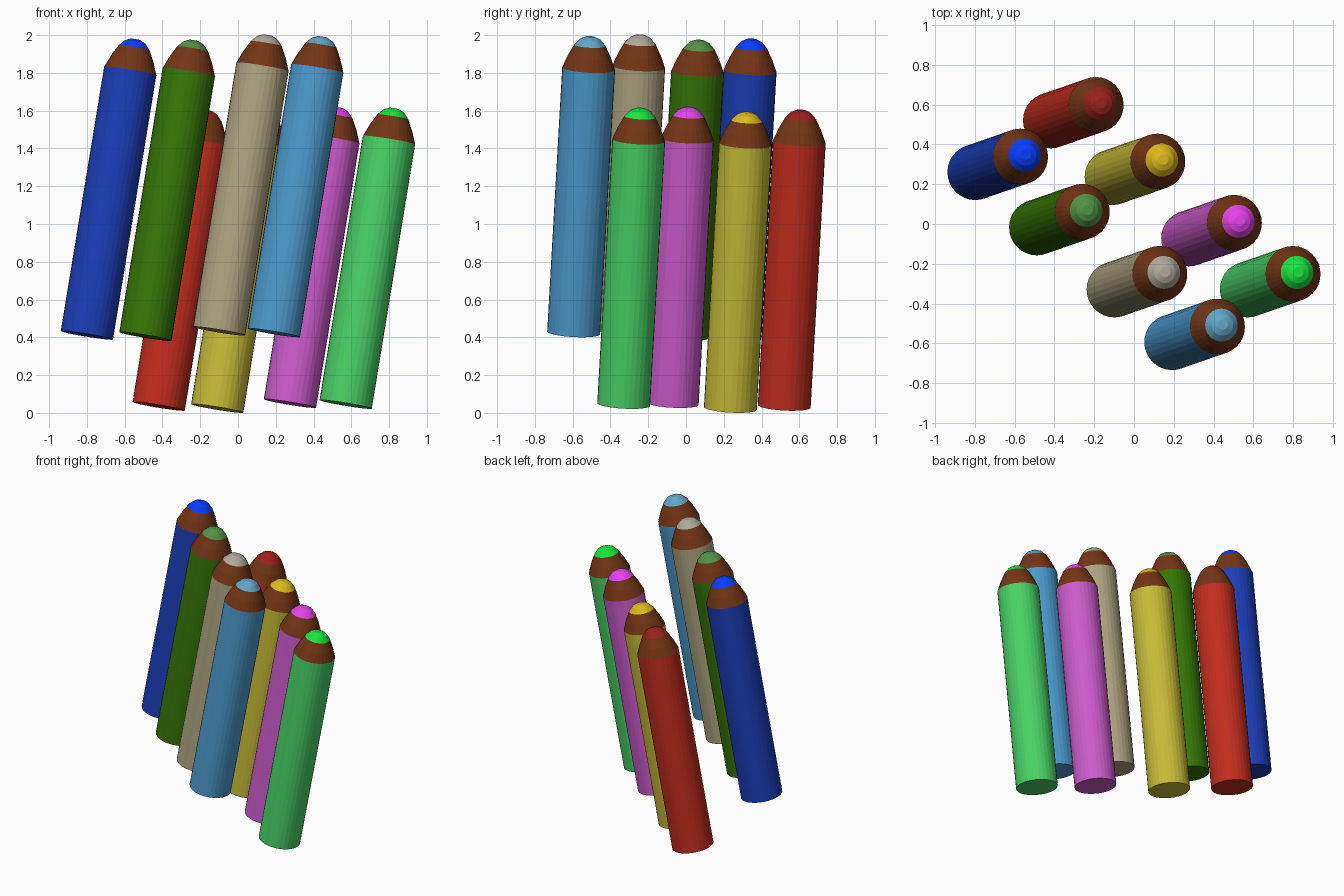
import bpy, bmesh
from mathutils import Vector

if "Cube" in bpy.data.objects:
    bpy.data.objects.remove(bpy.data.objects["Cube"])

SIDES = 32
LEAN = Vector((0.257, 0.089, 1.566))   # bottom centre to tip
BODY = [(0.14, 0.0), (0.14, 1.42)]     # (radius, distance along axis)
WOOD = [(0.14, 1.42), (0.114, 1.485), (0.083, 1.545)]
LEAD = [(0.083, 1.545), (0.055, 1.576), (0.026, 1.59)]
BROWN = (0.45, 0.22, 0.11)


def material(name, rgb):
    m = bpy.data.materials.new(name)
    m.diffuse_color = (*[c ** 2.2 for c in rgb], 1)
    m.use_nodes = True
    m.node_tree.nodes["Principled BSDF"].inputs["Base Color"].default_value = m.diffuse_color
    return m


def pencil(name, base, body_rgb, lead_rgb):
    me = bpy.data.meshes.new(name)
    for m in (material(name + "_paint", body_rgb), wood, material(name + "_lead", lead_rgb)):
        me.materials.append(m)
    bm = bmesh.new()
    # stack rings along the axis: painted shaft, bare wood, coloured lead
    profile = BODY + WOOD[1:] + LEAD[1:]
    slots = [0, 1, 1, 2, 2]
    rings = []
    for r, h in profile:
        ring = bmesh.ops.create_circle(bm, segments=SIDES, radius=r)["verts"]
        bmesh.ops.translate(bm, verts=ring, vec=(0, 0, h))
        rings.append(ring)
    for a, b, slot in zip(rings, rings[1:], slots):
        for i in range(SIDES):
            j = (i + 1) % SIDES
            bm.faces.new((a[i], a[j], b[j], b[i])).material_index = slot
    bm.faces.new(rings[0]).material_index = 0
    bm.faces.new(rings[-1]).material_index = 2
    bmesh.ops.recalc_face_normals(bm, faces=bm.faces)
    bm.to_mesh(me)
    bm.free()
    ob = bpy.data.objects.new(name, me)
    ob.location = base
    ob.rotation_euler = Vector((0, 0, 1)).rotation_difference(LEAN).to_euler()
    bpy.context.collection.objects.link(ob)


wood = material("wood", BROWN)

# front raised row
pencil("blue_pencil", (-0.80, 0.26, 0.411), (0.13, 0.25, 0.72), (0.06, 0.25, 1.0))
pencil("dark_green_pencil", (-0.49, -0.018, 0.405), (0.22, 0.46, 0.06), (0.32, 0.57, 0.28))
pencil("tan_pencil", (-0.10, -0.33, 0.433), (0.68, 0.64, 0.50), (0.68, 0.66, 0.60))
pencil("light_blue_pencil", (0.19, -0.595, 0.424), (0.30, 0.60, 0.80), (0.38, 0.65, 0.78))
# back lower row
pencil("red_pencil", (-0.42, 0.52, 0.035), (0.76, 0.19, 0.14), (0.60, 0.15, 0.13))
pencil("yellow_pencil", (-0.11, 0.235, 0.024), (0.78, 0.73, 0.23), (0.86, 0.72, 0.13))
pencil("magenta_pencil", (0.275, -0.073, 0.05), (0.80, 0.36, 0.80), (0.90, 0.27, 0.92))
pencil("green_pencil", (0.57, -0.33, 0.045), (0.29, 0.82, 0.40), (0.12, 0.90, 0.25))
